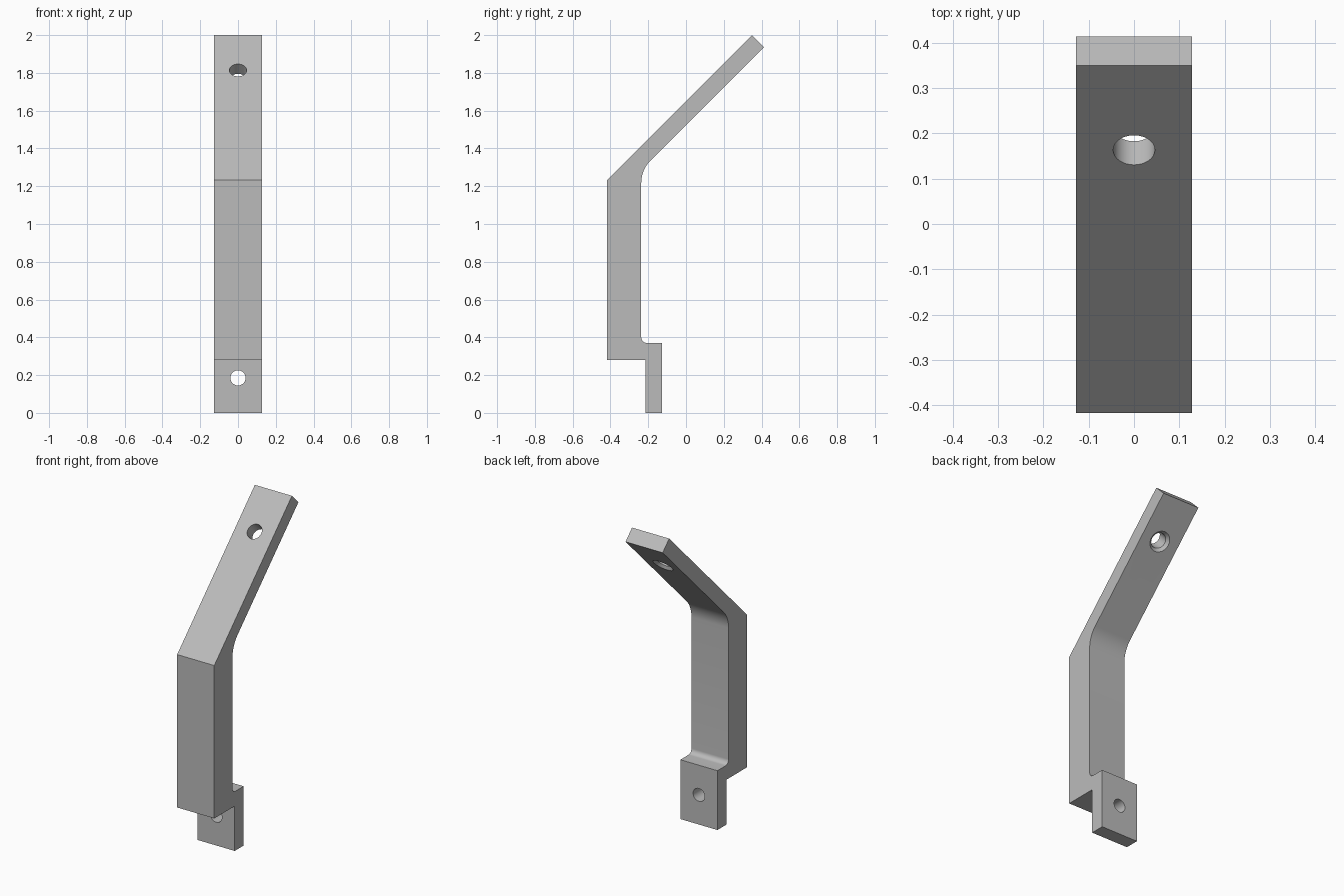
import bpy
import bmesh
from math import cos, sin, tan, radians, pi
from mathutils import Vector

cube = bpy.data.objects.get("Cube")
if cube:
    bpy.data.objects.remove(cube, do_unlink=True)

HALF_WIDTH = 0.128
grey = bpy.data.materials.new("plain grey")
grey.use_nodes = True
colour = (0.5, 0.5, 0.5, 1)
grey.diffuse_color = colour
grey.node_tree.nodes["Principled BSDF"].inputs["Base Color"].default_value = colour


def arc(cy, cz, r, start, end, steps):
    """Points (y, z) along a fillet, angles in degrees."""
    angles = [radians(start + (end - start) * i / steps) for i in range(steps + 1)]
    return [(cy + r * cos(a), cz + r * sin(a)) for a in angles]


def make_object(name, bm):
    bmesh.ops.recalc_face_normals(bm, faces=bm.faces)
    mesh = bpy.data.meshes.new(name)
    bm.to_mesh(mesh)
    bm.free()
    mesh.materials.append(grey)
    obj = bpy.data.objects.new(name, mesh)
    bpy.context.collection.objects.link(obj)
    return obj


def drill(target, name, centre, axis, rings):
    """Cut a turned shape; rings are (distance along axis, radius)."""
    bm = bmesh.new()
    turn = Vector(axis).to_track_quat("Z", "Y")
    loops = []
    for d, r in rings:
        loops.append([bm.verts.new(Vector(centre) + turn @ Vector(
            (r * cos(2 * pi * i / 48), r * sin(2 * pi * i / 48), d))) for i in range(48)])
    for a, b in zip(loops, loops[1:]):
        for i in range(48):
            j = (i + 1) % 48
            bm.faces.new((a[i], a[j], b[j], b[i]))
    bm.faces.new(loops[0])
    bm.faces.new(loops[-1])
    cutter = make_object(name, bm)
    cutter.hide_render = True
    mod = target.modifiers.new(name, "BOOLEAN")
    mod.operation = "DIFFERENCE"
    mod.solver = "EXACT"
    mod.object = cutter
    bpy.context.view_layer.objects.active = target
    bpy.ops.object.modifier_apply(modifier=name)
    bpy.data.objects.remove(cutter, do_unlink=True)


# Side profile: foot tab, upright, bend and sloping arm
bend = 0.17
bend_z = 1.287 - bend * tan(radians(22.5))
profile = [(-0.417, 0.28), (-0.417, 1.234), (0.349, 2.0), (0.413, 1.936)]
profile += arc(-0.237 + bend, bend_z, bend, 135, 180, 12)
profile += arc(-0.207, 0.4, 0.03, 180, 270, 8)
profile += [(-0.127, 0.37), (-0.127, 0), (-0.215, 0), (-0.215, 0.28)]

bm = bmesh.new()
side = bm.faces.new([bm.verts.new((-HALF_WIDTH, y, z)) for y, z in profile])
extruded = bmesh.ops.extrude_face_region(bm, geom=[side])["geom"]
bmesh.ops.translate(bm, vec=(2 * HALF_WIDTH, 0, 0),
                    verts=[v for v in extruded if isinstance(v, bmesh.types.BMVert)])
bracket = make_object("bent_bracket", bm)

# Foot hole, and arm hole countersunk on the back
drill(bracket, "foot_hole", (0, -0.17, 0.185), (0, 1, 0), [(-0.1, 0.04), (0.1, 0.04)])
drill(bracket, "arm_hole", (0, 0.163, 1.814), (0, 1, -1),
      [(-0.05, 0.046), (0.0735, 0.046), (0.1035, 0.076)])

bpy.ops.object.select_all(action="DESELECT")
bracket.select_set(True)
bpy.context.view_layer.objects.active = bracket
bpy.ops.object.shade_smooth_by_angle(angle=radians(30))
